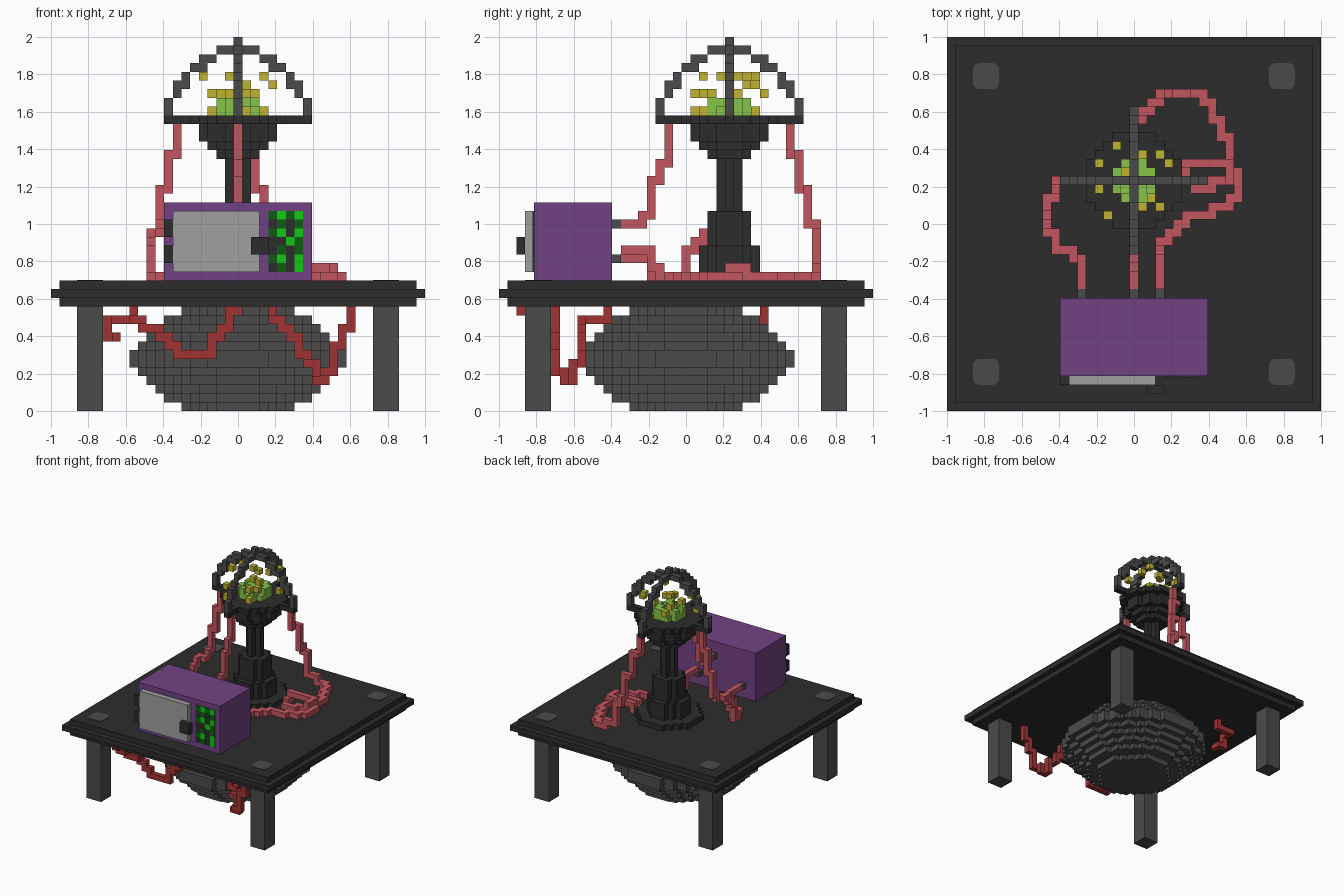
import bpy, bmesh
from mathutils import Vector

if "Cube" in bpy.data.objects:
    bpy.data.objects.remove(bpy.data.objects["Cube"], do_unlink=True)

V = 2 / 43  # size of one cube cell; cells are centred on x and y, stacked from z = 0


def srgb(c):
    c /= 255
    return c / 12.92 if c <= 0.04045 else ((c + 0.055) / 1.055) ** 2.4


def material(name, *rgb):
    m = bpy.data.materials.new(name)
    col = [srgb(c) for c in rgb] + [1]
    m.diffuse_color = col
    m.use_nodes = True
    m.node_tree.nodes["Principled BSDF"].inputs["Base Color"].default_value = col
    return m


DARK = material("charcoal", 44, 44, 44)
GRAY = material("iron gray", 75, 75, 75)
PURPLE = material("purple", 113, 66, 132)
SILVER = material("silver", 160, 160, 160)
PINK = material("pale red", 194, 86, 94)
RED = material("deep red", 160, 52, 52)
LIME = material("lime", 134, 196, 74)
YELLOW = material("mustard", 192, 180, 50)
BRIGHT = material("bright green", 16, 200, 20)
FOREST = material("forest green", 14, 92, 20)


def finish(name, bm, mat):
    me = bpy.data.meshes.new(name)
    bm.to_mesh(me)
    bm.free()
    me.materials.append(mat)
    ob = bpy.data.objects.new(name, me)
    bpy.context.collection.objects.link(ob)
    return ob


def box(name, mat, lo, hi, bevel=0):
    """Box covering the cells lo..hi inclusive (fractions allowed)."""
    bm = bmesh.new()
    bmesh.ops.create_cube(bm, size=1)
    a = Vector((lo[0] - .5, lo[1] - .5, lo[2])) * V
    b = Vector((hi[0] + .5, hi[1] + .5, hi[2] + 1)) * V
    for v in bm.verts:
        v.co = Vector((a[i] + (v.co[i] + .5) * (b[i] - a[i]) for i in range(3)))
    if bevel:
        edges = [e for e in bm.edges if abs(e.verts[0].co.z - e.verts[1].co.z) > 1e-5]
        bmesh.ops.bevel(bm, geom=edges, offset=bevel, segments=3, profile=.5, affect='EDGES')
    return finish(name, bm, mat)


def voxels(name, mat, cells):
    """Outer skin of a set of cube cells."""
    cells = set(cells)
    bm = bmesh.new()
    verts = {}

    def vert(p):
        if p not in verts:
            verts[p] = bm.verts.new(((p[0] - .5) * V, (p[1] - .5) * V, p[2] * V))
        return verts[p]

    for c in cells:
        for ax in range(3):
            for s in (0, 1):
                n = list(c)
                n[ax] += 2 * s - 1
                if tuple(n) in cells:
                    continue
                ring = []
                for u, w in ((0, 0), (1, 0), (1, 1), (0, 1)):
                    p = list(c)
                    p[ax] += s
                    p[(ax + 1) % 3] += u
                    p[(ax + 2) % 3] += w
                    ring.append(vert(tuple(p)))
                bm.faces.new(ring if s else ring[::-1])
    return finish(name, bm, mat)


def disc(r, k, cy=0):
    return [(x, y + cy, k) for x in range(-r, r + 1) for y in range(-r, r + 1)
            if x * x + y * y <= (r + .4) ** 2]


def stack(radii, k0, cy=0):
    return [c for n, r in enumerate(radii) for c in disc(r, k0 + n, cy)]


def path(*pts):
    """Face-connected run of cells through the given points."""
    out = [pts[0]]
    for a, b in zip(pts, pts[1:]):
        cur = list(a)
        while tuple(cur) != b:
            ax = max(range(3), key=lambda i: abs(b[i] - cur[i]) / max(1, abs(b[i] - a[i])))
            cur[ax] += 1 if b[ax] > cur[ax] else -1
            out.append(tuple(cur))
    return out


# Table
for name, r, k in (("table_lower", 20, 12), ("table_rim", 21, 13), ("table_upper", 20, 14)):
    box(name, DARK, (-r, -r, k), (r, r, k))
for sx in (-17, 17):
    for sy in (-17, 17):
        box("leg", GRAY, (sx - 1, sy - 1, 0), (sx + 1, sy + 1, 11))
        box("leg_cap", GRAY, (sx - 1, sy - 1, 15), (sx + 1, sy + 1, 14.08), bevel=.035)

# Round vessel under the table
voxels("vessel", GRAY, stack((6, 8, 9, 10, 11, 12, 12, 11, 10, 9, 8, 6), 0))

# Pedestal with cup and cross-shaped arms
CY = 5
voxels("pedestal", DARK, stack([5] + [3] * 3 + [2] * 4 + [1] * 6 + [2, 3, 4, 4], 15, CY))
voxels("cup_rim", DARK, disc(5, 33, CY) + [c for t in range(-8, 9)
                                            for c in ((t, CY, 33), (0, CY + t, 33))])

# Domed cage: one rib profile, four times
rib = [(8, 34), (8, 35), (7, 36), (7, 37), (6, 37), (6, 38), (5, 39), (4, 39), (4, 40),
       (3, 40), (2, 41), (1, 41), (0, 41), (0, 42)]
voxels("cage", GRAY, [c for d, k in rib for s in (-1, 1)
                      for c in ((s * d, CY, k), (0, CY + s * d, k))])

# Glowing heap and floating bits
voxels("green_heap", LIME, disc(2, 34, CY) + [c for c in disc(2, 35, CY) if (c[0] + c[1]) % 3])
voxels("yellow_bits", YELLOW, [
    (-2, 9, 36), (-4, 7, 38), (1, 8, 37), (3, 8, 38), (-1, 6, 38), (-4, 4, 38), (-3, 1, 36),
    (1, 2, 36), (3, 2, 38), (-3, 1, 34), (3, 8, 34), (1, 2, 34), (4, 7, 37), (-1, 6, 36),
    (2, 3, 36)])

# Cabinet with door, hinges and handle
box("cabinet", PURPLE, (-8, -17, 15), (8, -9, 23))
box("door", SILVER, (-7, -18, 16), (2, -18, 22))
for k in (17, 20):
    box("hinge", DARK, (-8, -18, k), (-8, -18, k + 1))
box("handle", DARK, (2, -19, 18), (3, -19, 19))

# Indicator panel made of thin plates, rows listed from the top
Y = -17.5
box("panel", DARK, (4, -17.06, 16), (7, -17, 22))
rows = ("gBgB", ".g.g", "gB.B", "..Bg", ".g.g", "gB.B", ".g.B")
for r, row in enumerate(rows):
    for c, ch in enumerate(row):
        if ch != ".":
            box("light", BRIGHT if ch == "B" else FOREST,
                (4 + c, -17.12, 22 - r), (4 + c, -17, 22 - r))

# Hose sockets on the back of the cabinet
for x, k in ((-6, 17), (0, 21), (3, 17)):
    box("socket", GRAY, (x, -8, k), (x, -8, k))

# Hoses above the table
voxels("left_hose", PINK, path(
    (-6, -7, 17), (-6, -5, 17), (-6, -4, 15), (-8, -3, 15), (-9, -1, 15), (-10, 0, 15),
    (-10, 0, 18), (-10, 3, 20), (-9, 4, 21), (-9, 5, 25), (-8, 5, 26), (-8, 5, 29),
    (-7, 5, 30), (-7, 5, 32)))
voxels("middle_hose", PINK, path(
    (0, -7, 21), (0, -6, 21), (0, -5, 22), (0, -4, 23), (0, -4, 26), (0, -3, 27),
    (0, -3, 28), (0, -2, 29), (0, -2, 32)))
voxels("rear_hose", PINK, path(
    (3, -7, 18), (3, -5, 18), (3, -4, 16), (3, -2, 15), (5, 0, 15), (8, 1, 15), (10, 2, 15),
    (12, 4, 15), (12, 6, 15), (11, 7, 15), (11, 10, 15), (10, 12, 15), (9, 14, 15),
    (7, 15, 15), (5, 15, 16), (4, 15, 20), (3, 15, 21), (3, 14, 22), (3, 14, 25),
    (2, 13, 26), (2, 13, 29), (1, 12, 30), (1, 12, 32)))
voxels("hose_coil", PINK, path((6, 6, 15), (6, 7, 16), (10, 7, 16), (11, 6, 16), (11, 5, 15),
                               (9, 5, 15), (9, 4, 15), (7, 4, 15)))

# Hoses hanging below the table
voxels("front_hose", RED, path(
    (-12, -19, 11), (-12, -18, 10), (-10, -17, 9), (-8, -16, 7), (-6, -16, 6), (-4, -16, 6),
    (-3, -16, 8), (-1, -16, 9), (-1, -16, 11), (0, -16, 11)))
voxels("loop_hose", RED, path(
    (13, -15, 11), (13, -15, 9), (12, -15, 7), (11, -15, 4), (10, -14, 3), (9, -13, 3),
    (9, -13, 5), (8, -12, 6), (7, -12, 8), (5, -12, 10), (4, -10, 10), (4, -9, 11)))
voxels("rear_stub_hose", RED, path(
    (-12, 9, 11), (-12, 9, 10), (-14, 9, 10), (-15, 8, 10), (-15, 7, 8), (-14, 6, 8)))
